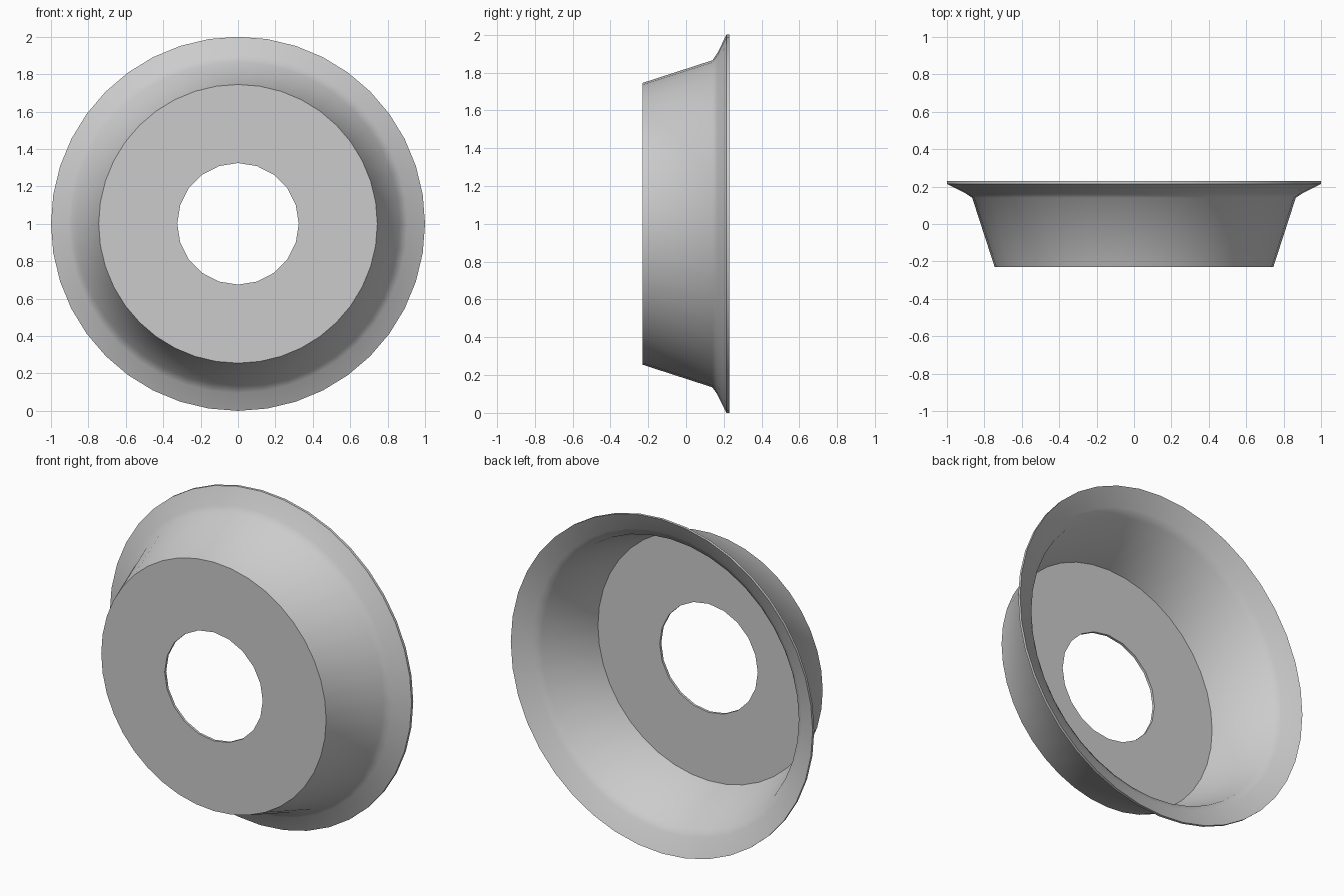
import bpy
import bmesh
from math import cos, sin, tau, radians

default_cube = bpy.data.objects.get("Cube")
if default_cube:
    bpy.data.objects.remove(default_cube, do_unlink=True)

# Plain grey finish
grey = bpy.data.materials.new("plain_grey")
grey.use_nodes = True
colour = (0.6, 0.6, 0.6, 1)
grey.diffuse_color = colour
grey.node_tree.nodes["Principled BSDF"].inputs["Base Color"].default_value = colour

SEGMENTS, HOLE_SEGMENTS = 40, 20
CENTRE_Z = 1.0

bm = bmesh.new()


def ring(radius, y, count=SEGMENTS):
    """Ring of vertices around the y axis, starting at the top."""
    return [bm.verts.new((radius * sin(tau * i / count), y,
                          CENTRE_Z + radius * cos(tau * i / count)))
            for i in range(count)]


def bridge(a, b):
    """Join two rings; b may have half as many vertices as a."""
    step = len(a) // len(b)
    for i in range(len(b)):
        j = (i + 1) % len(b)
        outer = [a[(i * step + k) % len(a)] for k in range(step + 1)]
        bm.faces.new(outer + [b[j], b[i]])


# Closed section: front plate, sloping wall, flared rim, then back inside
outside = [(0.745, -0.23), (0.865, 0.14), (0.905, 0.167), (1.0, 0.214)]
inside = [(1.0, 0.23), (0.895, 0.178), (0.853, 0.15), (0.734, -0.215)]
rings = [ring(r, y) for r, y in outside + inside]
hole_front = ring(0.325, -0.23, HOLE_SEGMENTS)
hole_back = ring(0.325, -0.215, HOLE_SEGMENTS)

for a, b in zip(rings, rings[1:]):
    bridge(a, b)
bridge(rings[0], hole_front)
bridge(rings[-1], hole_back)
bridge(hole_front, hole_back)
bmesh.ops.recalc_face_normals(bm, faces=bm.faces)

mesh = bpy.data.meshes.new("flared_dish")
bm.to_mesh(mesh)
bm.free()
mesh.materials.append(grey)
dish = bpy.data.objects.new("flared_dish", mesh)
bpy.context.collection.objects.link(dish)

# Smooth walls, crisp plate and rim edges
bpy.ops.object.select_all(action="DESELECT")
dish.select_set(True)
bpy.context.view_layer.objects.active = dish
bpy.ops.object.shade_smooth_by_angle(angle=radians(40))
